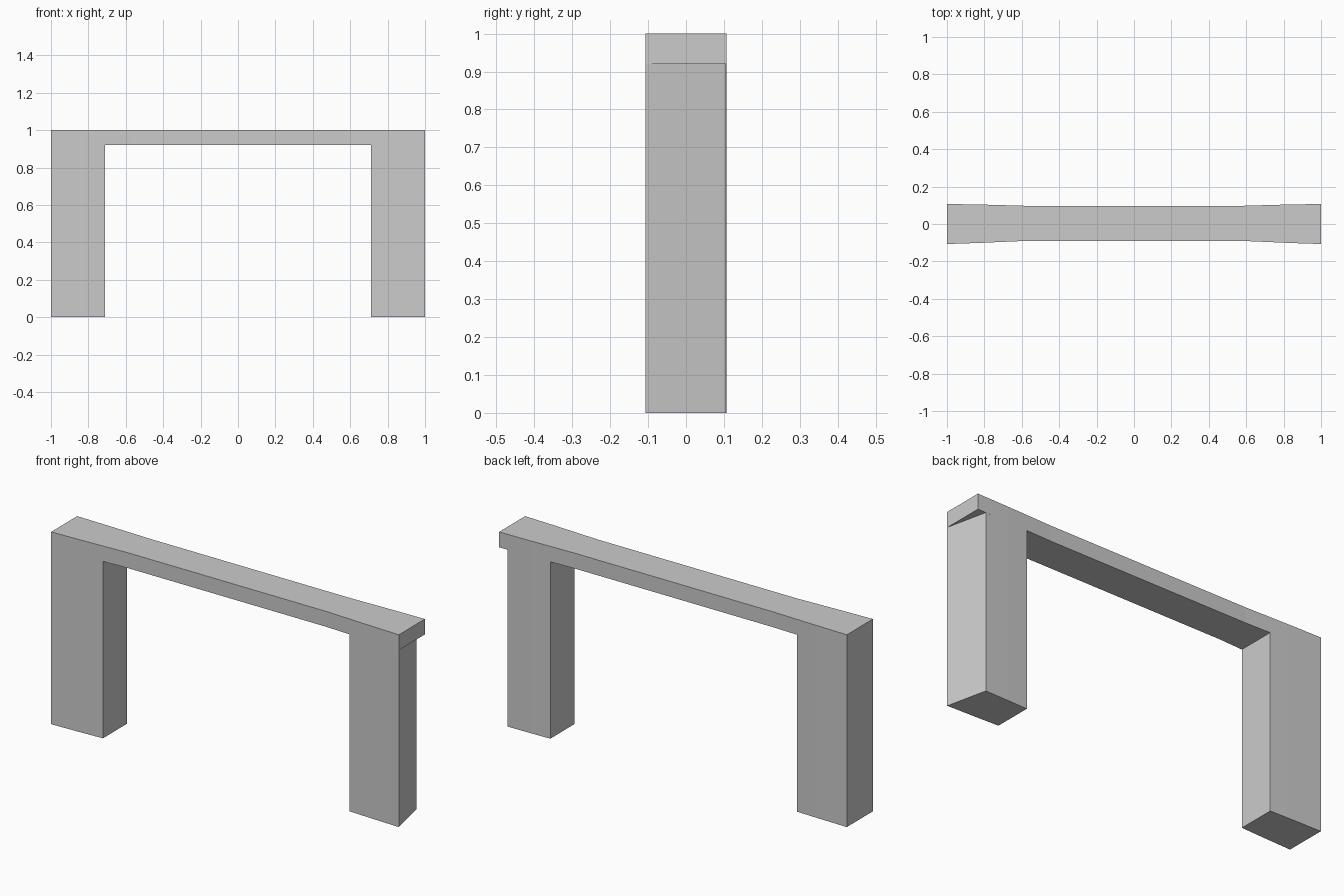
import bpy, bmesh

if "Cube" in bpy.data.objects:
    bpy.data.objects.remove(bpy.data.objects["Cube"])


def prism(name, outline, z0, z1):
    """Extrude a footprint outline straight up from z0 to z1."""
    bm = bmesh.new()
    base = bm.faces.new([bm.verts.new((x, y, z0)) for x, y in outline])
    top = bmesh.ops.extrude_face_region(bm, geom=[base], use_keep_orig=True)["geom"]
    moved = [v for v in top if isinstance(v, bmesh.types.BMVert)]
    bmesh.ops.translate(bm, verts=moved, vec=(0, 0, z1 - z0))
    bmesh.ops.recalc_face_normals(bm, faces=bm.faces)
    mesh = bpy.data.meshes.new(name)
    bm.to_mesh(mesh)
    bm.free()
    obj = bpy.data.objects.new(name, mesh)
    bpy.context.collection.objects.link(obj)
    return obj


UNDERSIDE, TOP = 0.92, 1.0

# Half of the beam plan, slightly waisted toward the middle: x, front y, back y
half = [(0.57, -0.090, 0.097), (0.71, -0.096, 0.101),
        (0.82, -0.101, 0.104), (1.0, -0.107, 0.107)]
stations = [(-x, f, b) for x, f, b in reversed(half)] + half

# Crossbeam
beam_plan = [(x, f) for x, f, b in stations] + [(x, b) for x, f, b in reversed(stations)]
prism("crossbeam", beam_plan, UNDERSIDE, TOP)

# Left leg, flush with the beam end
leg = half[1:]
left_plan = [(-x, f) for x, f, b in leg] + [(-x, b) for x, f, b in reversed(leg)]
prism("left_leg", left_plan, 0, UNDERSIDE)

# Right leg, its outer face slanting inward toward the back
right_plan = [(x, f) for x, f, b in leg]
right_plan += [(0.953, 0.106)] + [(x, b) for x, f, b in reversed(leg[:-1])]
prism("right_leg", right_plan, 0, UNDERSIDE)
